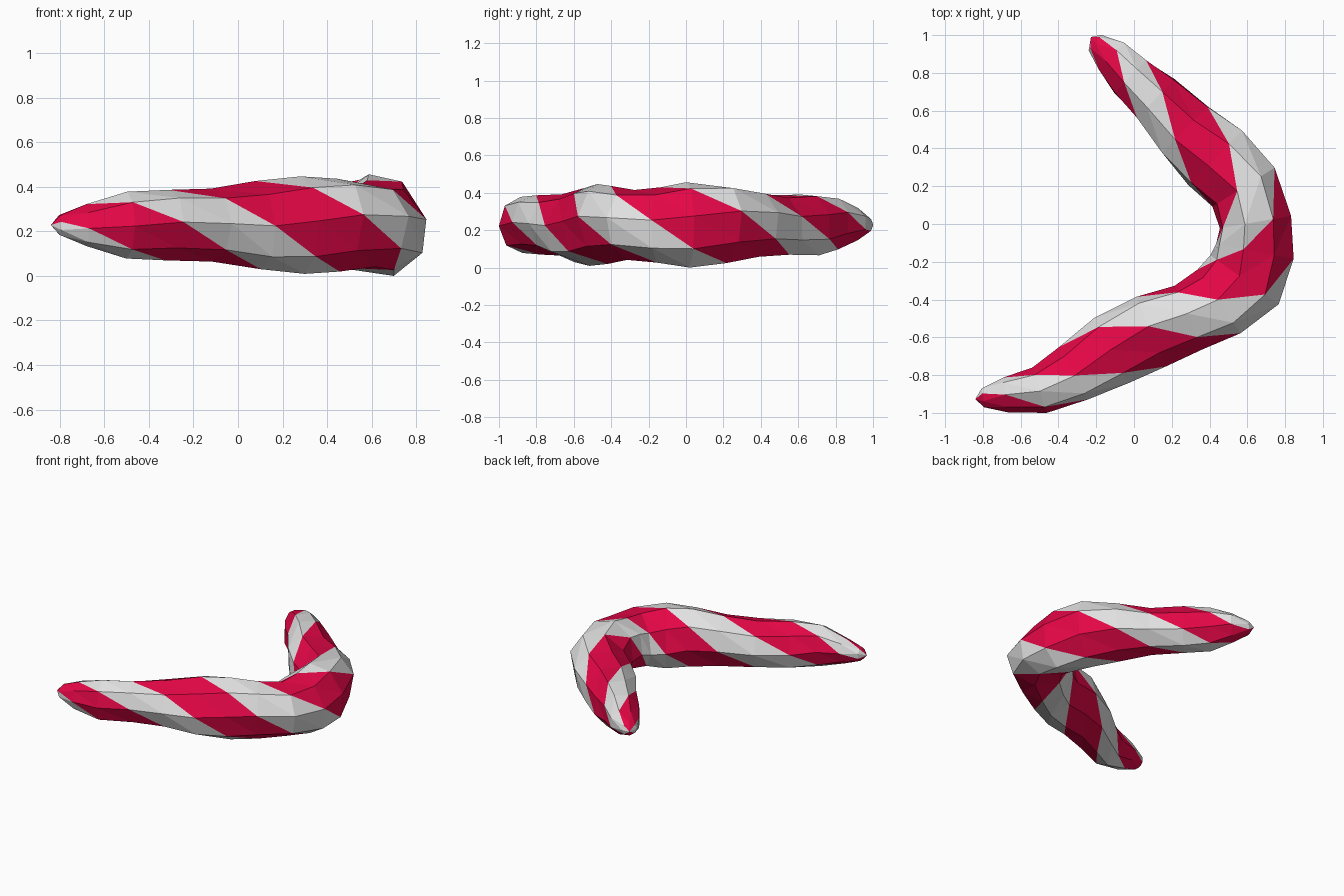
import bpy, bmesh, math
from mathutils import Vector

if "Cube" in bpy.data.objects:
    bpy.data.objects.remove(bpy.data.objects["Cube"])

# Two flat colours
def material(name, rgb):
    m = bpy.data.materials.new(name)
    m.diffuse_color = (*rgb, 1)
    m.use_nodes = True
    m.node_tree.nodes["Principled BSDF"].inputs["Base Color"].default_value = m.diffuse_color
    return m

white = material("white", (0.75, 0.75, 0.75))
red = material("crimson", (0.78, 0.002, 0.062))

# Spine of the bent tube: x, y, long radius of each ring
SPINE = [(-.80, -.92, .055), (-.68, -.905, .102), (-.50, -.88, .15), (-.32, -.79, .172),
         (-.12, -.67, .195), (.09, -.57, .217), (.29, -.495, .22), (.45, -.41, .226),
         (.585, -.295, .226), (.64, -.145, .228), (.643, .01, .235), (.58, .195, .225),
         (.43, .35, .213), (.27, .50, .19), (.115, .665, .175), (-.02, .78, .15),
         (-.12, .89, .108), (-.207, .960, .053)]
HEIGHT = 0.235
SIDES = 8
TWIST = 43           # degrees per ring
FLATTEN = 0.84       # short radius / long radius
LAST = len(SPINE) - 1

bm = bmesh.new()
centres = [Vector((x, y, HEIGHT)) for x, y, _ in SPINE]
up = Vector((0, 0, 1))
rings = []
for i, c in enumerate(centres):
    t = (centres[min(i + 1, LAST)] - centres[max(i - 1, 0)]).normalized()
    inner = Vector((-t.y, t.x, 0))
    # Long axis of the oval section turns along the tube, slower at the tips
    step = min(max(i, 0.4), LAST - 0.4)
    axis = math.radians(135 + TWIST * (step - 3))
    u = inner * math.cos(axis) + up * math.sin(axis)
    v = -inner * math.sin(axis) + up * math.cos(axis)
    a = SPINE[i][2]
    ring = []
    for k in range(SIDES):
        p = math.tau * (k - 1) / SIDES
        ring.append(bm.verts.new(c + u * a * math.cos(p) + v * a * FLATTEN * math.sin(p)))
    rings.append(ring)

# Stripes: two faces white, two faces red around the section
def stripe(k):
    return (k // 2) % 2

# Twisted walls, each split along its outward diagonal
for r0, r1 in zip(rings, rings[1:]):
    for k in range(SIDES):
        j = (k + 1) % SIDES
        for tri in ((r0[k], r0[j], r1[k]), (r0[j], r1[j], r1[k])):
            bm.faces.new(tri).material_index = stripe(k)

# Blunt pointed tips
for ring, tip in ((rings[0], (-.84, -.927, HEIGHT)), (rings[-1], (-.228, .99, HEIGHT))):
    apex = bm.verts.new(tip)
    for k in range(SIDES):
        bm.faces.new((ring[k], ring[(k + 1) % SIDES], apex)).material_index = stripe(k)

bmesh.ops.recalc_face_normals(bm, faces=bm.faces)

# Stand on the floor
low = min(v.co.z for v in bm.verts)
bmesh.ops.translate(bm, verts=bm.verts, vec=(0, 0, -low))

mesh = bpy.data.meshes.new("twisted_striped_tube")
bm.to_mesh(mesh)
bm.free()
mesh.materials.append(white)
mesh.materials.append(red)
bpy.context.collection.objects.link(bpy.data.objects.new("twisted_striped_tube", mesh))
